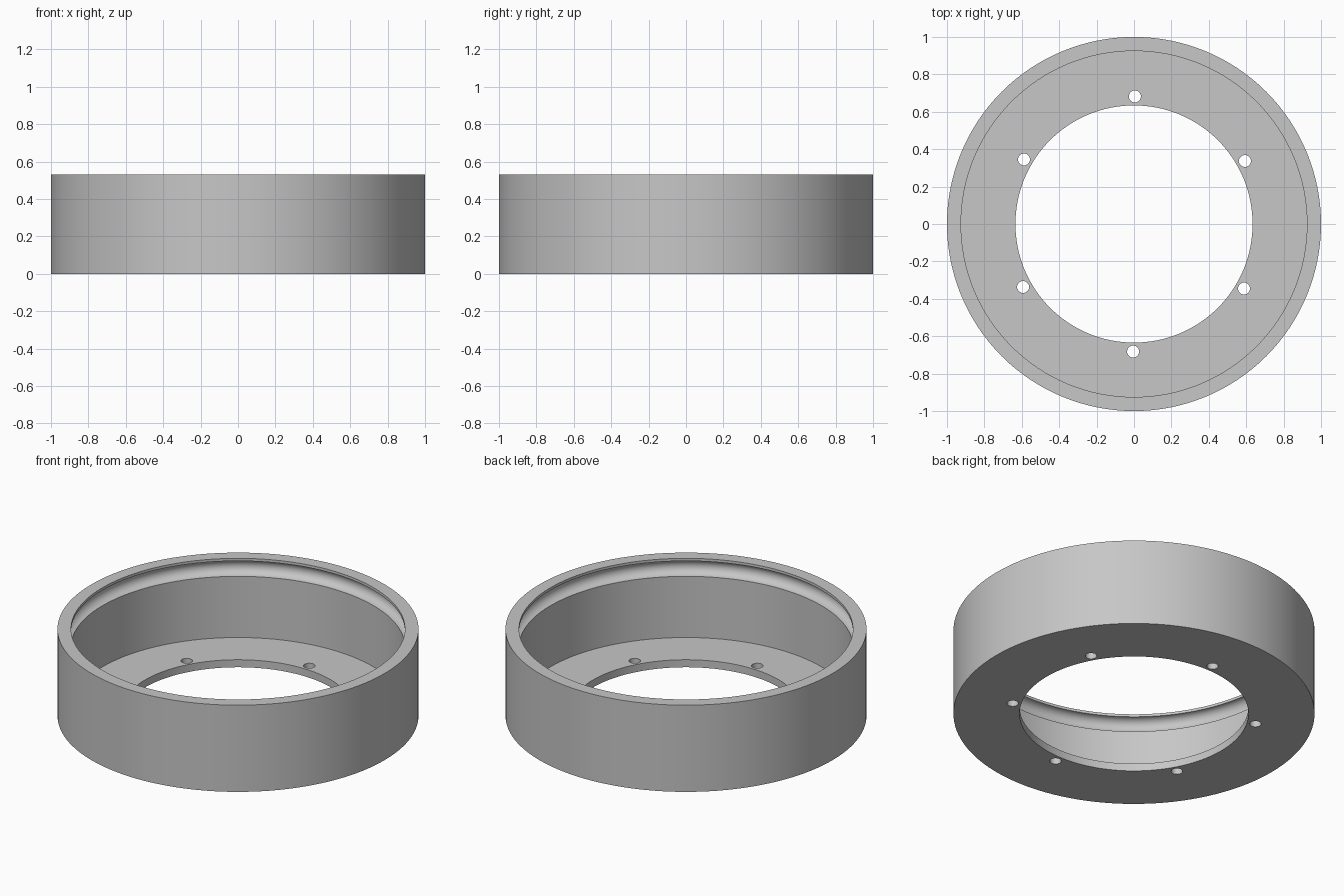
import bpy, bmesh, math
from mathutils import Matrix, Vector

if "Cube" in bpy.data.objects:
    bpy.data.objects.remove(bpy.data.objects["Cube"])

HEIGHT, FLOOR = 0.53, 0.046
OUTER, WALL, BORE = 1.0, 0.925, 0.634
GROOVE_Z, GROOVE_R = 0.467, 0.047
HOLE_RING, HOLE_R, HOLE_COUNT = 0.682, 0.032, 6
SEGMENTS = 128

# Single grey material
grey = bpy.data.materials.new("plain grey")
grey.use_nodes = True
colour = (0.57, 0.57, 0.57, 1)
grey.diffuse_color = colour
grey.node_tree.nodes["Principled BSDF"].inputs["Base Color"].default_value = colour


def add_object(name, bm):
    bmesh.ops.recalc_face_normals(bm, faces=bm.faces)
    mesh = bpy.data.meshes.new(name)
    bm.to_mesh(mesh)
    bm.free()
    mesh.materials.append(grey)
    obj = bpy.data.objects.new(name, mesh)
    bpy.context.collection.objects.link(obj)
    return obj


def lathe(name, profile):
    """Spin a closed (radius, height) outline about z."""
    bm = bmesh.new()
    verts = [bm.verts.new((r, 0, z)) for r, z in profile]
    edges = [bm.edges.new((a, b)) for a, b in zip(verts, verts[1:] + verts[:1])]
    bmesh.ops.spin(bm, geom=verts + edges, cent=(0, 0, 0), axis=(0, 0, 1),
                   angle=math.tau, steps=SEGMENTS, use_merge=True)
    bmesh.ops.remove_doubles(bm, verts=bm.verts, dist=1e-5)
    return add_object(name, bm)


# Ring housing: flanged floor, wall and a half-round groove under the rim
arc = [math.pi * (i / 14 - 0.5) for i in range(15)]
groove = [(WALL + GROOVE_R * math.cos(a), GROOVE_Z + GROOVE_R * math.sin(a)) for a in arc]
housing = lathe("ring_housing", [(BORE, 0), (OUTER, 0), (OUTER, HEIGHT), (WALL, HEIGHT)]
                + groove[::-1] + [(WALL, FLOOR), (BORE, FLOOR)])

# Bolt holes through the floor flange
bm = bmesh.new()
for i in range(HOLE_COUNT):
    angle = math.radians(89.6) + i * math.tau / HOLE_COUNT
    spot = Vector((math.cos(angle), math.sin(angle), 0)) * HOLE_RING
    bmesh.ops.create_cone(bm, cap_ends=True, segments=32, radius1=HOLE_R, radius2=HOLE_R,
                          depth=0.3, matrix=Matrix.Translation(spot))
cutter = add_object("bolt_hole_cutter", bm)
cutter.hide_render = True

cut = housing.modifiers.new("bolt holes", "BOOLEAN")
cut.operation = "DIFFERENCE"
cut.solver = "EXACT"
cut.object = cutter

bpy.ops.object.select_all(action="DESELECT")
housing.select_set(True)
bpy.context.view_layer.objects.active = housing
bpy.ops.object.modifier_apply(modifier=cut.name)
bpy.data.objects.remove(cutter)
bpy.ops.object.shade_smooth_by_angle(angle=math.radians(30))
